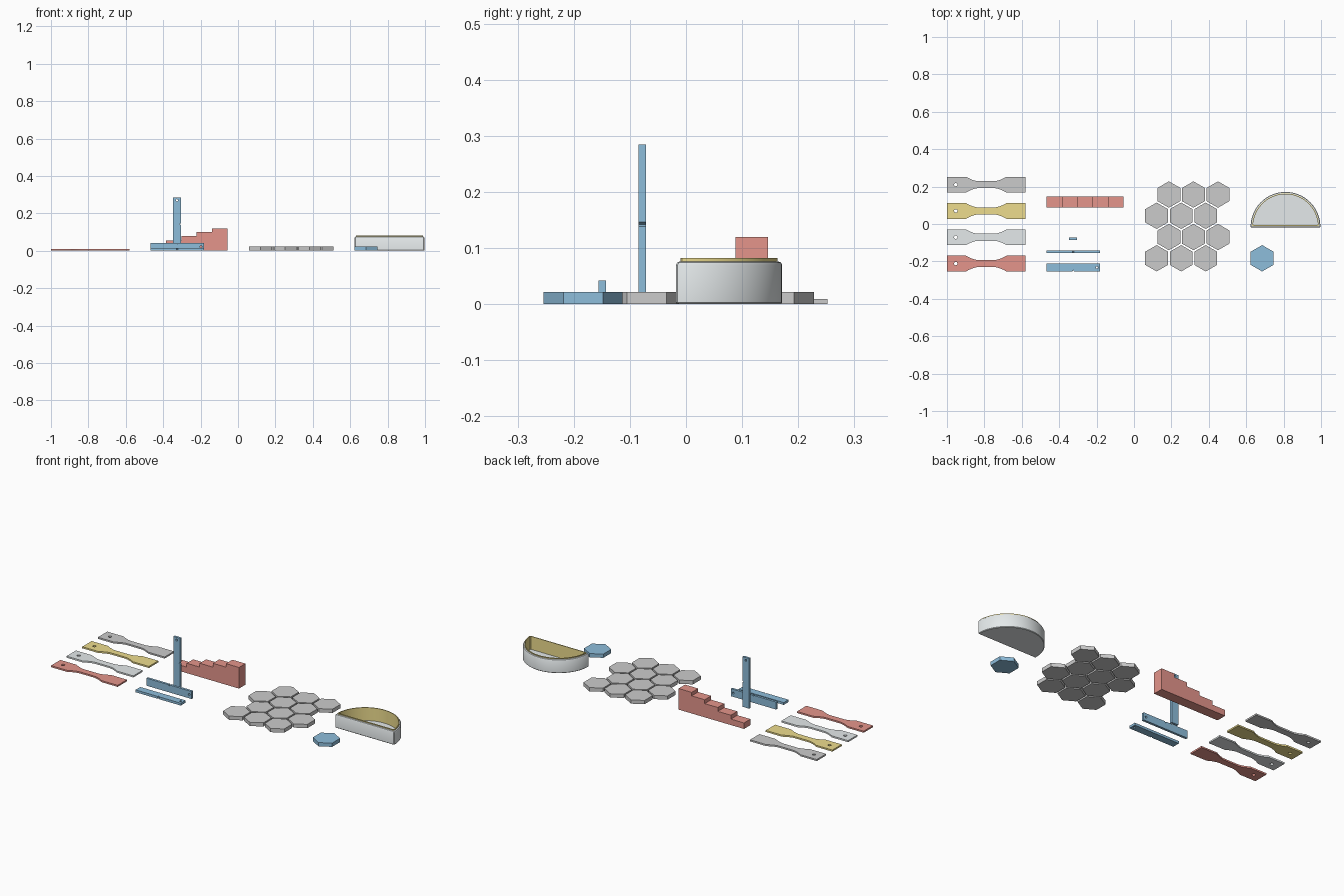
import bpy, bmesh, math
from mathutils import Matrix

if "Cube" in bpy.data.objects:
    bpy.data.objects.remove(bpy.data.objects["Cube"])


def material(name, color):
    m = bpy.data.materials.new(name)
    m.diffuse_color = (*color, 1)
    m.use_nodes = True
    m.node_tree.nodes["Principled BSDF"].inputs["Base Color"].default_value = m.diffuse_color
    return m


RED = material("red", (0.78, 0.30, 0.26))
BLUE = material("blue", (0.27, 0.51, 0.71))
GOLD = material("gold", (0.85, 0.72, 0.27))
SILVER = material("silver", (0.78, 0.82, 0.83))


def plate(name, loops, thick, mat=None, matrix=Matrix()):
    """Flat plate from an outline plus optional hole loops, resting on z = 0."""
    cu = bpy.data.curves.new(name, 'CURVE')
    cu.dimensions, cu.fill_mode, cu.extrude = '2D', 'BOTH', thick / 2
    for pts in loops:
        sp = cu.splines.new('POLY')
        sp.points.add(len(pts) - 1)
        for p, (x, y) in zip(sp.points, pts):
            p.co = (x, y, 0, 1)
        sp.use_cyclic_u = True
    tmp = bpy.data.objects.new(name + "_outline", cu)
    bpy.context.collection.objects.link(tmp)
    bpy.context.view_layer.update()
    me = bpy.data.meshes.new_from_object(
        tmp.evaluated_get(bpy.context.evaluated_depsgraph_get()))
    bpy.data.objects.remove(tmp)
    bm = bmesh.new()
    bm.from_mesh(me)
    bmesh.ops.remove_doubles(bm, verts=bm.verts, dist=1e-5)
    bmesh.ops.translate(bm, verts=bm.verts, vec=(0, 0, thick / 2))
    bmesh.ops.transform(bm, matrix=matrix, verts=bm.verts)
    bmesh.ops.recalc_face_normals(bm, faces=bm.faces)
    for f in bm.faces:
        f.smooth = False
    bm.to_mesh(me)
    bm.free()
    me.name = name
    me.materials.clear()
    if mat:
        me.materials.append(mat)
    ob = bpy.data.objects.new(name, me)
    bpy.context.collection.objects.link(ob)
    return ob


def circle(x, y, r, n=20, start=0.0):
    return [(x + r * math.cos(start + math.tau * i / n),
             y + r * math.sin(start + math.tau * i / n)) for i in range(n)]


def smooth(ob):
    bpy.ops.object.select_all(action='DESELECT')
    ob.select_set(True)
    bpy.context.view_layer.objects.active = ob
    bpy.ops.object.shade_smooth_by_angle(angle=math.radians(30))


# Dog-bone strips: wide ends, filleted narrow waist, hole at the left end
def strip_outline():
    half, waist = 0.042, 0.019
    quarter = [(0.21, half), (0.108, half)]
    for i in range(1, 9):
        t = 1 - i / 8
        quarter.append((0.045 + 0.063 * t, waist + (half - waist) * t ** 1.6))
    top = quarter + [(-x, y) for x, y in reversed(quarter)]
    return top + [(x, -y) for x, y in reversed(top)]


for i, (label, mat) in enumerate([("grey", None), ("gold", GOLD), ("silver", SILVER), ("red", RED)]):
    place = Matrix.Translation((-0.79, 0.2105 - 0.1407 * i, 0))
    smooth(plate(f"test_strip_{label}", [strip_outline(), circle(-0.163, 0, 0.009)],
                 0.009, mat, place))

# Staircase block
stairs = [(-0.4675, 0)]
for i, h in enumerate([0.034, 0.056, 0.078, 0.10, 0.12]):
    stairs += [(-0.4675 + 0.0823 * i, h), (-0.4675 + 0.0823 * (i + 1), h)]
stairs.append((-0.056, 0))
plate("stair_block", [stairs], 0.058, RED,
      Matrix.Translation((0, 0.1465, 0)) @ Matrix.Rotation(math.pi / 2, 4, 'X'))

# Notched bars: one lying flat, one on its edge, one upright
L, W, T = 0.1425, 0.0213, 0.0135
bar = [(-L, -W), (-0.004, -W), (0, -W + 0.008), (0.004, -W), (L, -W), (L, W), (-L, W)]
hole = circle(0.127, 0, 0.006)
poses = {
    "flat_bar": Matrix.Translation((-0.325, -0.2325, 0)),
    "edge_bar": Matrix.Translation((-0.325, -0.156, W)) @ Matrix.Rotation(-math.pi / 2, 4, 'X'),
    "upright_bar": Matrix.Translation((-0.3265, -0.0715, L))
    @ Matrix.Rotation(math.pi / 2, 4, 'Z') @ Matrix.Rotation(-math.pi / 2, 4, 'Y'),
}
for name, pose in poses.items():
    plate(name, [bar, hole], T, BLUE, pose)

# Honeycomb of hexagonal tiles, plus one loose tile
R, PITCH = 0.0705, 0.1312
for row in range(4):
    for col in range(3):
        x = 0.121 + PITCH * (col + 0.5 * (row % 2))
        y = -0.1833 + PITCH * 0.866 * row
        plate(f"hex_tile_{row}_{col}", [circle(x, y, R, 6, math.pi / 6)], 0.0215)
plate("loose_hex_tile", [circle(0.685, -0.1833, R, 6, math.pi / 6)], 0.0215, BLUE)


# Half-round cup lofted from inset D-shaped rings (inset, height)
def d_ring(inset, z, n=48):
    r, cy, flat = 0.1865 - inset, -0.015, -0.018 + inset
    a0 = math.asin(max(0.0, flat + 0.003 - cy) / r)
    pts = [(0.81 + r * math.cos(a), cy + r * math.sin(a), z)
           for a in (a0 + (math.pi - 2 * a0) * i / n for i in range(n + 1))]
    w = r * math.cos(a0) - 0.004
    return pts + [(0.81 - w, flat, z), (0.81 + w, flat, z)]


rings = [(0.003, 0), (0, 0.003), (0, 0.07), (0.0025, 0.0745), (0.008, 0.0765),
         (0.008, 0.082), (0.0125, 0.082), (0.0125, 0.008)]
bm = bmesh.new()
loops = [[bm.verts.new(p) for p in d_ring(*r)] for r in rings]
bm.faces.new(reversed(loops[0]))
for k, (a, b) in enumerate(zip(loops, loops[1:])):
    for i in range(len(a)):
        j = (i + 1) % len(a)
        # Gold liner and rim start above the shell shoulder
        bm.faces.new((a[i], a[j], b[j], b[i])).material_index = int(k >= 4)
bm.faces.new(loops[-1])
bmesh.ops.recalc_face_normals(bm, faces=bm.faces)
me = bpy.data.meshes.new("half_round_cup")
bm.to_mesh(me)
bm.free()
me.materials.append(SILVER)
me.materials.append(GOLD)
cup = bpy.data.objects.new("half_round_cup", me)
bpy.context.collection.objects.link(cup)
smooth(cup)
